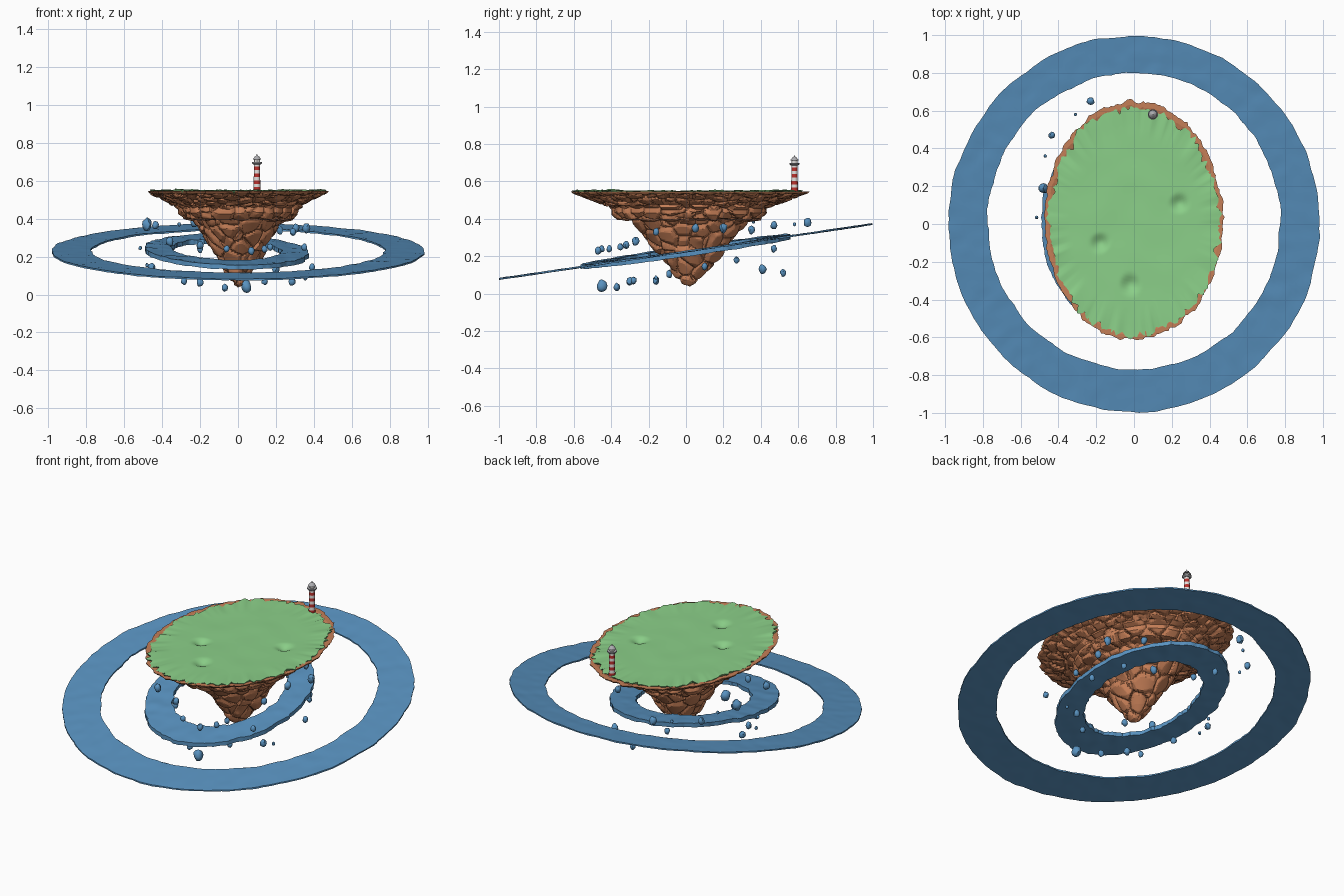
import bpy, bmesh, math, random
from mathutils import Vector, noise

rng = random.Random(7)
start_cube = bpy.data.objects.get("Cube")
if start_cube:
    bpy.data.objects.remove(start_cube, do_unlink=True)


def material(name, colour):
    mat = bpy.data.materials.new(name)
    mat.use_nodes = True
    mat.diffuse_color = (*colour, 1)
    shader = next(n for n in mat.node_tree.nodes if n.type == 'BSDF_PRINCIPLED')
    shader.inputs["Base Color"].default_value = (*colour, 1)
    return mat


grass = material("grass green", (.26, .63, .25))
earth = material("earth brown", (.56, .21, .095))
water = material("ring blue", (.10, .29, .53))
white = material("tower white", (.78, .76, .74))
red = material("tower red", (.50, .03, .025))
grey = material("roof grey", (.42, .42, .44))


def dense(profile, step):
    """Add evenly spaced points along a profile."""
    points = [profile[0]]
    for (r0, z0), (r1, z1) in zip(profile, profile[1:]):
        count = max(1, round(math.hypot(r1 - r0, z1 - z0) / step))
        for i in range(1, count + 1):
            t = i / count
            points.append((r0 + (r1 - r0) * t, z0 + (z1 - z0) * t))
    return points


def finish(bm, name, mats, smooth):
    bmesh.ops.remove_doubles(bm, verts=bm.verts, dist=1e-5)
    bmesh.ops.recalc_face_normals(bm, faces=bm.faces)
    mesh = bpy.data.meshes.new(name)
    bm.to_mesh(mesh)
    bm.free()
    obj = bpy.data.objects.new(name, mesh)
    bpy.context.collection.objects.link(obj)
    for mat in mats:
        mesh.materials.append(mat)
    if smooth:
        bpy.ops.object.select_all(action='DESELECT')
        obj.select_set(True)
        bpy.context.view_layer.objects.active = obj
        bpy.ops.object.shade_smooth_by_angle(angle=math.radians(smooth))
    return obj


def revolve(name, profile, segments, place, mats, smooth=0, rule=None):
    """Turn a profile round the z axis; place() puts each (radius, angle, height)."""
    bm = bmesh.new()
    columns = []
    for s in range(segments):
        angle = math.tau * s / segments
        columns.append([bm.verts.new(place(r, angle, z)) for r, z in profile])
    for s in range(segments):
        a, b = columns[s], columns[(s + 1) % segments]
        for i in range(len(profile) - 1):
            face = bm.faces.new((a[i], b[i], b[i + 1], a[i + 1]))
            if rule:
                face.material_index = rule((profile[i][1] + profile[i + 1][1]) / 2)
    return finish(bm, name, mats, smooth)


def around(angle, frequency, seed):
    """Seamless noise around a circle."""
    return noise.noise(Vector((math.cos(angle) * frequency, math.sin(angle) * frequency, seed)))


# Island body: cobbled cone, stone ledge and flaring rim
LIP = .535


def place_rock(r, angle, z):
    if z >= LIP - .001 or r > .6:
        r *= 1 + .03 * around(angle, 9, 2) + .02 * around(angle, 25, 4)
    p = Vector((r * math.cos(angle) * .75, r * math.sin(angle), z))
    if z < LIP and r < .61 and not on_top(r, z):
        cell = 11 if z < .47 else 15
        distances, sites = noise.voronoi(p * cell)
        seam = min(1, (distances[1] - distances[0]) / .3)
        push = .014 * (seam - .7) + .016 * noise.noise(sites[0] * 4)
        out = Vector((math.cos(angle), math.sin(angle), -.8)).normalized()
        p += out * push * min(1, r / .05)
    return p + Vector((0, .02, 0))


def on_top(r, z):
    return z > .499 and z > .46 + (r - .42) * .37 + .012


rock_profile = [(0, .037), (.035, .05), (.09, .11), (.16, .2), (.24, .3), (.315, .39),
                (.385, .4), (.415, .43), (.415, .455), (.5, .49), (.62, LIP),
                (.63, .546), (.6, .546), (.5, .52), (.42, .5), (0, .5)]
revolve("island_rock", dense(rock_profile, .009), 240, place_rock, [earth])

# Grass cap with a ragged edge and three shallow hollows
hollows = [(.24, .11, .06), (-.18, -.1, .06), (-.02, -.32, .065)]


def place_grass(r, angle, z):
    edge = max(0, r - .75) / .25
    ragged = .05 * around(angle, 7, 9) + .07 * around(angle, 20, 5)
    size = r * .605 * (1 + ragged * edge)
    x, y = size * math.cos(angle) * .75, size * math.sin(angle) + .01
    if z > .54:
        z += .012 * edge * around(angle, 16, 1) + .003 * noise.noise(Vector((x, y, 0)) * 6)
        for hx, hy, width in hollows:
            near = max(0, 1 - math.hypot(x - hx, y - hy) / width)
            z -= .022 * near * near * (3 - 2 * near)
    return Vector((x, y, z))


grass_profile = dense([(0, .548), (1, .55)], .03) + [(.98, .538), (.7, .51), (0, .505)]
revolve("grass_cap", grass_profile, 180, place_grass, [grass], smooth=50)


# Two tilted rings
def ring(name, centre, inner, outer, thick, slope, rough):
    cx, cy, cz = centre

    def place(t, angle, h):
        wobble = rough * (around(angle, 6, t * 3) + .5 * around(angle, 22, t * 3))
        a = inner[0] + (outer[0] - inner[0]) * t + wobble
        b = inner[1] + (outer[1] - inner[1]) * t + wobble
        x, y = a * math.cos(angle), b * math.sin(angle)
        dent = rough * .4 * noise.noise(Vector((x, y, h)) * 14)
        shift = cy * (1 - t)
        return Vector((cx + x, y + shift,
                       cz + slope[0] * x + slope[1] * (y + shift) + h * thick + dent))

    section = dense([(0, -.5), (1, -.5), (1, .5), (0, .5), (0, -.5)], .125)
    revolve(name, section, 240, place, [water], smooth=35)


ring("outer_ring", (0, .015, .225), (.775, .785), (.982, .996), .008, (0, .147), .009)
ring("inner_ring", (-.06, .01, .225), (.29, .38), (.43, .56), .024, (-.035, .143), .012)

# Floating stones drifting round the cone
stones = [
    (.045, -.45, .042), (-.07, -.37, .035), (.14, -.28, .07), (-.2, -.3, .065),
    (-.285, -.28, .07), (.285, -.16, .07), (.355, -.16, .085), (-.365, -.09, .105),
    (.39, .1, .145), (-.48, 0, .155), (-.455, .1, .145), (-.06, -.45, .24),
    (.07, -.47, .23), (.14, -.41, .24), (.17, -.35, .25), (-.2, -.32, .26),
    (-.36, -.27, .28), (.35, -.35, .25), (.29, -.16, .33), (.305, .05, .35),
    (.36, .2, .35), (.22, .35, .34), (-.48, .19, .37), (-.435, .47, .365),
    (-.47, .36, .385), (-.31, .58, .37), (-.23, .65, .38), (-.515, .035, .245),
    (.3, .27, .18), (.2, .41, .13), (0, .52, .11), (-.2, .47, .24)]
big = {0, 22}
small = {6, 9, 24, 25, 27}
bm = bmesh.new()
for i, spot in enumerate(stones):
    size = .027 if i in big else .009 if i in small else rng.uniform(.015, .021)
    stone = bmesh.ops.create_icosphere(bm, subdivisions=2, radius=size)["verts"]
    for v in stone:
        v.co *= 1 + .25 * noise.noise(v.co / size * 1.3 + Vector((i, 0, 0)))
        v.co.z *= 1.25
        v.co += Vector(spot)
finish(bm, "floating_stones", [water], 40)


# Striped lighthouse at the back of the rim
def place_tower(r, angle, z):
    return Vector((.1 + r * math.cos(angle), .58 + r * math.sin(angle), z))


BASE, BAND, BANDS = .53, .018, 9
top = BASE + BAND * BANDS
tower = [(0, BASE)] + [(.019 - .0004 * i, BASE + BAND * i) for i in range(BANDS + 1)]
revolve("lighthouse_tower", tower + [(0, top)], 20, place_tower, [white, red], 30,
        lambda z: int((z - BASE) / BAND) % 2)
gallery = [(0, top - .006), (.02, top - .006), (.027, top), (.027, top + .007), (0, top + .007)]
revolve("lighthouse_gallery", gallery, 20, place_tower, [grey], 30)
lantern = [(0, top), (.015, top), (.015, top + .024), (0, top + .024)]
revolve("lighthouse_lantern", lantern, 12, place_tower, [white], 30)
roof = [(0, top + .02), (.023, top + .02), (.012, top + .035), (.003, top + .041), (0, top + .052)]
revolve("lighthouse_roof", roof, 16, place_tower, [grey], 30)
